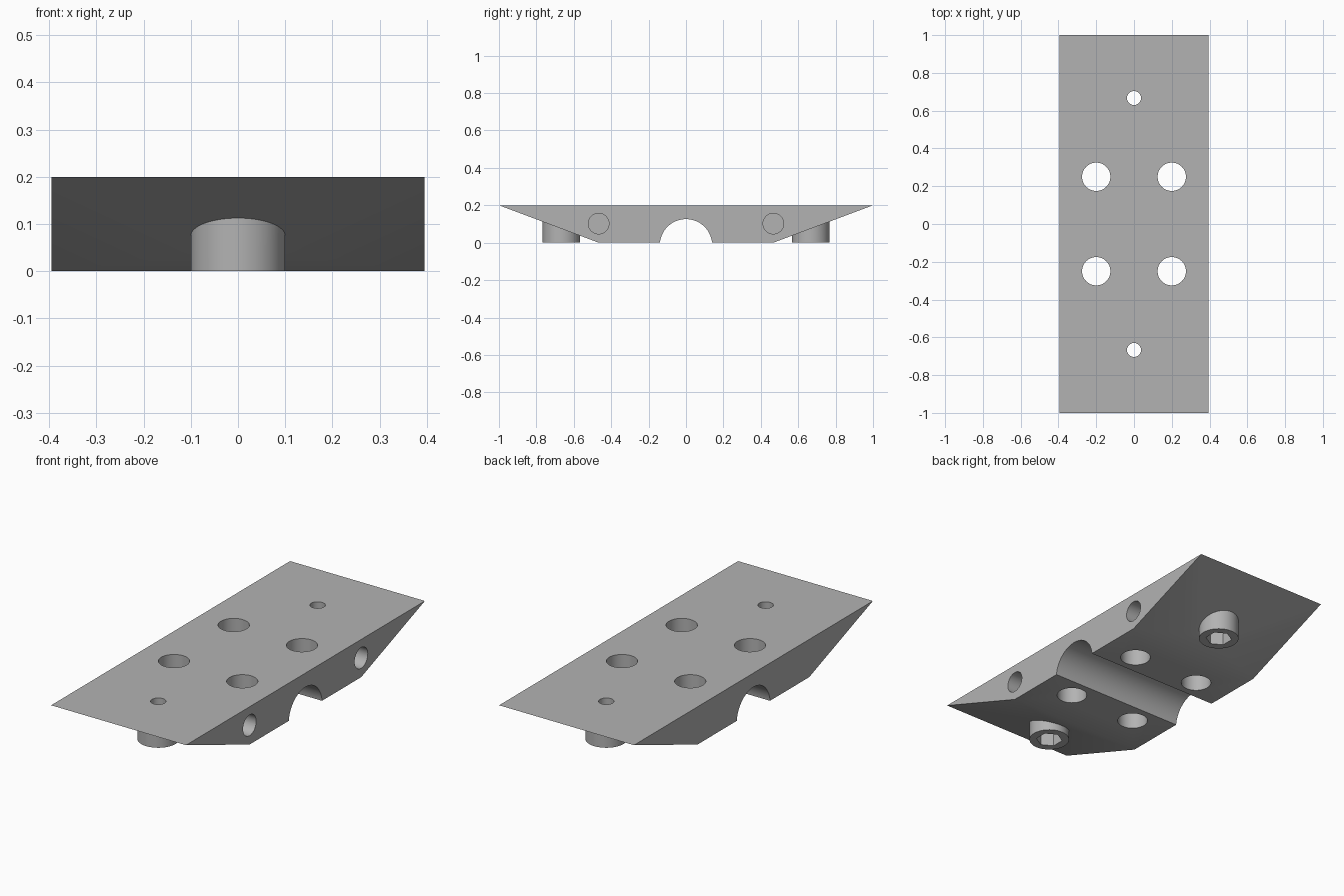
import bpy, bmesh, math
from mathutils import Matrix

cube = bpy.data.objects.get("Cube")
if cube:
    bpy.data.objects.remove(cube, do_unlink=True)

HALF_W, HEIGHT = 0.395, 0.2
BOSS_Y, BOSS_R = 0.667, 0.1

grey = bpy.data.materials.new("machined_grey")
grey.use_nodes = True
colour = (0.45, 0.45, 0.45, 1)
grey.diffuse_color = colour
grey.node_tree.nodes["Principled BSDF"].inputs["Base Color"].default_value = colour


def add_object(name, bm):
    mesh = bpy.data.meshes.new(name)
    bmesh.ops.recalc_face_normals(bm, faces=bm.faces)
    bm.to_mesh(mesh)
    bm.free()
    mesh.materials.append(grey)
    obj = bpy.data.objects.new(name, mesh)
    bpy.context.collection.objects.link(obj)
    return obj


def cylinder(name, radius, start, end, x=0, y=0, z=0, axis="Z", sides=64, turn=0):
    """Closed cylinder spanning start..end along its axis."""
    bm = bmesh.new()
    spin = Matrix.Rotation(turn, 4, "Z")
    if axis == "X":
        spin = Matrix.Rotation(math.pi / 2, 4, "Y")
    mid = (start + end) / 2
    place = Matrix.Translation((mid, y, z) if axis == "X" else (x, y, mid))
    bmesh.ops.create_cone(bm, cap_ends=True, segments=sides, radius1=radius,
                          radius2=radius, depth=end - start, matrix=place @ spin)
    return add_object(name, bm)


def combine(target, tool, operation):
    """Apply a boolean and discard the tool."""
    tool.hide_render = True
    mod = target.modifiers.new(tool.name, "BOOLEAN")
    mod.operation, mod.object, mod.solver = operation, tool, "EXACT"
    bpy.context.view_layer.objects.active = target
    bpy.ops.object.modifier_apply(modifier=mod.name)
    bpy.data.objects.remove(tool, do_unlink=True)


# Tapered plate: side profile extruded across the width
bm = bmesh.new()
profile = [(-1, HEIGHT), (-0.467, 0), (0.467, 0), (1, HEIGHT)]
face = bm.faces.new([bm.verts.new((-HALF_W, y, z)) for y, z in profile])
sweep = bmesh.ops.extrude_face_region(bm, geom=[face])
moved = [v for v in sweep["geom"] if isinstance(v, bmesh.types.BMVert)]
bmesh.ops.translate(bm, verts=moved, vec=(2 * HALF_W, 0, 0))
plate = add_object("clamp_plate", bm)

# Round channel across the underside
combine(plate, cylinder("channel", 0.14, -1, 1, z=-0.014, axis="X", sides=96), "DIFFERENCE")

for side in (-1, 1):
    # Screw boss with a through hole and a hexagonal nut pocket
    y = side * BOSS_Y
    combine(plate, cylinder("screw_boss", BOSS_R, 0, 0.16, y=y), "UNION")
    combine(plate, cylinder("screw_hole", 0.037, -0.1, 0.3, y=y), "DIFFERENCE")
    combine(plate, cylinder("nut_pocket", 0.066, -0.1, 0.1, y=y, sides=6,
                            turn=0), "DIFFERENCE")
    # Blind hole in the left side face
    combine(plate, cylinder("side_hole", 0.055, 0.1, 0.6, y=side * 0.467, z=0.102,
                            axis="X"), "DIFFERENCE")
    # Large mounting holes
    for x in (-0.2, 0.2):
        combine(plate, cylinder("mounting_hole", 0.075, -0.1, 0.3, x=x, y=side * 0.25),
                "DIFFERENCE")

# Smooth round walls, crisp edges
bpy.ops.object.select_all(action="DESELECT")
plate.select_set(True)
bpy.context.view_layer.objects.active = plate
bpy.ops.object.shade_smooth_by_angle(angle=math.radians(25))
